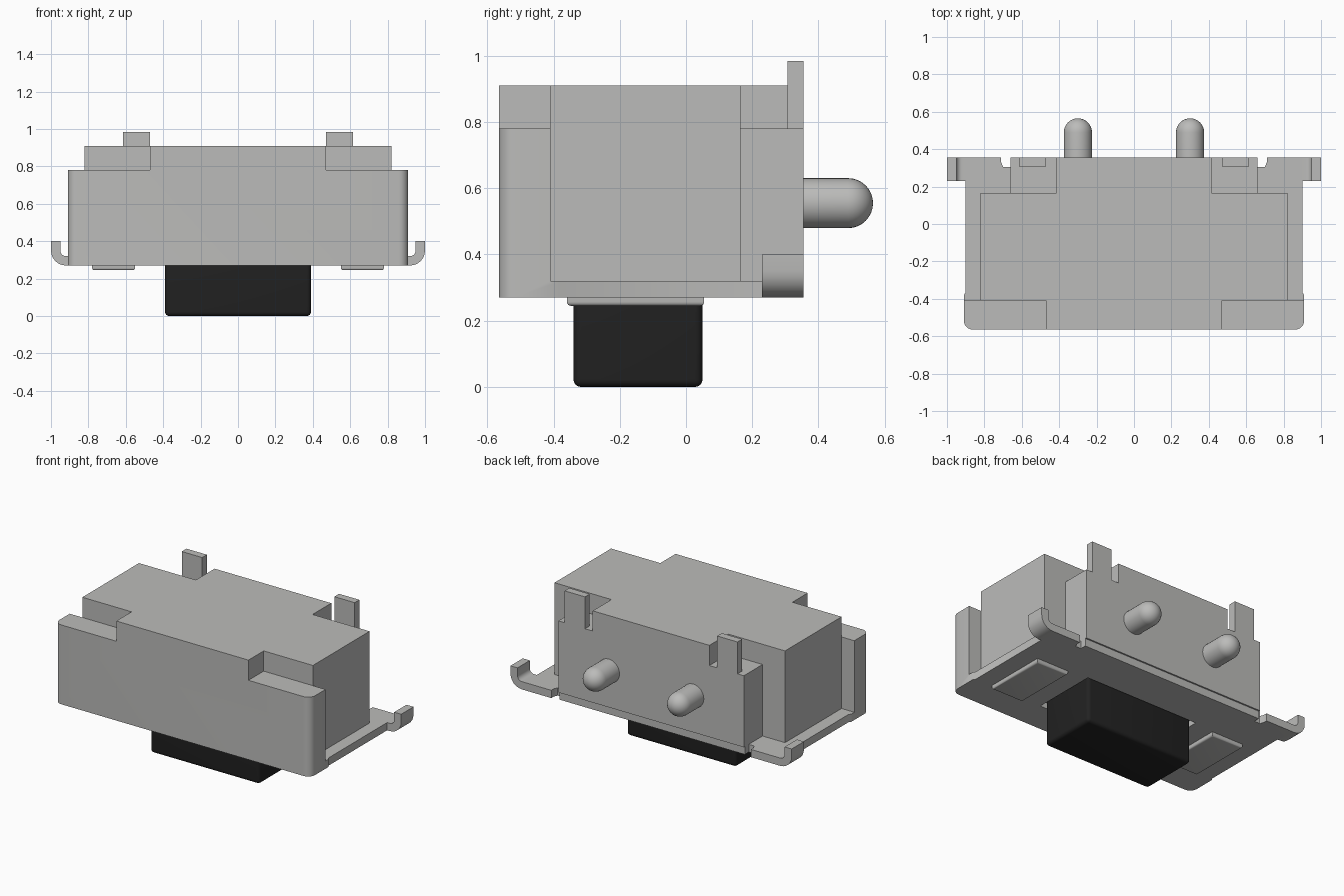
import bpy, bmesh, math
from mathutils import Vector, Matrix

cube = bpy.data.objects.get("Cube")
if cube:
    bpy.data.objects.remove(cube, do_unlink=True)


def material(name, rgb, rough):
    m = bpy.data.materials.new(name)
    m.use_nodes = True
    m.diffuse_color = (*rgb, 1)
    bsdf = next(n for n in m.node_tree.nodes if n.type == 'BSDF_PRINCIPLED')
    bsdf.inputs["Base Color"].default_value = (*rgb, 1)
    bsdf.inputs["Roughness"].default_value = rough
    return m


GREY = material("light grey", (0.50, 0.50, 0.49), 0.5)
BLACK = material("black", (0.016, 0.016, 0.016), 0.5)


def finish(name, bm, mat):
    bmesh.ops.recalc_face_normals(bm, faces=bm.faces)
    me = bpy.data.meshes.new(name)
    bm.to_mesh(me)
    bm.free()
    me.materials.append(mat)
    ob = bpy.data.objects.new(name, me)
    bpy.context.collection.objects.link(ob)
    return ob


def prism(name, points, direction, mat=GREY):
    """Extrude a closed outline of 3D points along a direction."""
    bm = bmesh.new()
    face = bm.faces.new([bm.verts.new(p) for p in points])
    ext = bmesh.ops.extrude_face_region(bm, geom=[face])
    verts = [g for g in ext["geom"] if isinstance(g, bmesh.types.BMVert)]
    bmesh.ops.translate(bm, verts=verts, vec=direction)
    return finish(name, bm, mat)


def layer(name, half, z0, z1):
    """Flat layer from a half outline on the +x side, mirrored to -x."""
    full = half + [(-x, y) for x, y in reversed(half)]
    return prism(name, [(x, y, z0) for x, y in full], (0, 0, z1 - z0))


def box(name, lo, hi, mat=GREY, bevel=0, edge_rule=None):
    bm = bmesh.new()
    bmesh.ops.create_cube(bm, size=1)
    lo, hi = Vector(lo), Vector(hi)
    bmesh.ops.scale(bm, verts=bm.verts, vec=hi - lo)
    bmesh.ops.translate(bm, verts=bm.verts, vec=(lo + hi) / 2)
    if bevel:
        edges = [e for e in bm.edges if edge_rule(e)]
        bmesh.ops.bevel(bm, geom=edges, offset=bevel, segments=4,
                        profile=0.5, affect='EDGES')
    return finish(name, bm, mat)


def arc(cx, cy, r, a0, a1, n=6):
    return [(cx + r * math.cos(math.radians(a0 + (a1 - a0) * i / n)),
             cy + r * math.sin(math.radians(a0 + (a1 - a0) * i / n)))
            for i in range(n + 1)]


def combine(target, other, operation):
    mod = target.modifiers.new(operation.lower(), 'BOOLEAN')
    mod.operation = operation
    mod.solver = 'EXACT'
    mod.object = other
    bpy.context.view_layer.objects.active = target
    bpy.ops.object.modifier_apply(modifier=mod.name)
    bpy.data.objects.remove(other, do_unlink=True)


def smooth(ob):
    bpy.ops.object.select_all(action='DESELECT')
    ob.select_set(True)
    bpy.context.view_layer.objects.active = ob
    bpy.ops.object.shade_smooth_by_angle(angle=math.radians(35))


# Housing: base plate, lower body and raised top layer
corner = arc(0.86, -0.515, 0.05, -90, 0)
front = [(x, y - 0.0) for x, y in corner]
housing = layer("housing", front + [
    (0.91, -0.41), (0.82, -0.41), (0.82, 0.165), (0.66, 0.165), (0.66, 0.355)],
    0.32, 0.78)
base = layer("base_plate", front + [
    (0.91, -0.38), (0.90, -0.365), (0.90, 0.355), (0.71, 0.355),
    (0.71, 0.33), (0.70, 0.305), (0.66, 0.305), (0.66, 0.345)], 0.27, 0.32)
top = layer("top_layer", [
    (0.47, -0.565), (0.47, -0.41), (0.82, -0.41), (0.82, 0.165),
    (0.415, 0.165), (0.415, 0.355)], 0.78, 0.91)
parts = [base, top]

# Curled side tabs and upright rear prongs
curl = ([(0.88, 0.27)] + arc(0.92, 0.35, 0.08, -90, 0) + [(1, 0.40), (0.95, 0.40)]
        + arc(0.92, 0.35, 0.03, 0, -90) + [(0.88, 0.32)])
for s in (1, -1):
    parts.append(prism("side_tab", [(s * x, 0.23, z) for x, z in curl], (0, 0.125, 0)))
    a, b = sorted((s * 0.47, s * 0.615))
    parts.append(box("rear_prong", (a, 0.307, 0.78), (b, 0.355, 0.985)))
for p in parts:
    combine(housing, p, 'UNION')

# Recess around the button
combine(housing, box("button_opening", (-0.41, -0.36, 0.2), (0.41, 0.07, 0.31)),
        'DIFFERENCE')
bm = bmesh.new()
bm.from_mesh(housing.data)
bmesh.ops.dissolve_limit(bm, angle_limit=0.01, verts=bm.verts, edges=bm.edges)
bm.to_mesh(housing.data)
bm.free()
smooth(housing)

# Button under the housing, rounded on its lower edges
smooth(box("button", (-0.39, -0.34, 0), (0.39, 0.05, 0.315), BLACK, 0.022,
           lambda e: min(v.co.z for v in e.verts) < 0.01))

# Raised pads on the underside and rounded locating pegs on the back
for s, side in ((1, "left"), (-1, "right")):
    a, b = sorted((s * 0.55, s * 0.78))
    smooth(box(side + "_pad", (a, -0.36, 0.245), (b, 0.055, 0.28), GREY, 0.012,
               lambda e: max(v.co.z for v in e.verts) < 0.26))

    bm = bmesh.new()
    profile = [(0.0755, 0.34)] + arc(0, 0.4895, 0.0755, 0, 90, 8)
    verts = [bm.verts.new((r, y, 0)) for r, y in profile]
    edges = [bm.edges.new(p) for p in zip(verts, verts[1:])]
    bmesh.ops.spin(bm, geom=verts + edges, cent=(0, 0, 0), axis=(0, 1, 0),
                   angle=2 * math.pi, steps=32)
    bmesh.ops.remove_doubles(bm, verts=bm.verts, dist=0.0005)
    bmesh.ops.holes_fill(bm, edges=[e for e in bm.edges if e.is_boundary])
    bmesh.ops.transform(bm, matrix=Matrix.Translation((s * 0.30, 0, 0.555)), verts=bm.verts)
    smooth(finish(side + "_peg", bm, GREY))
